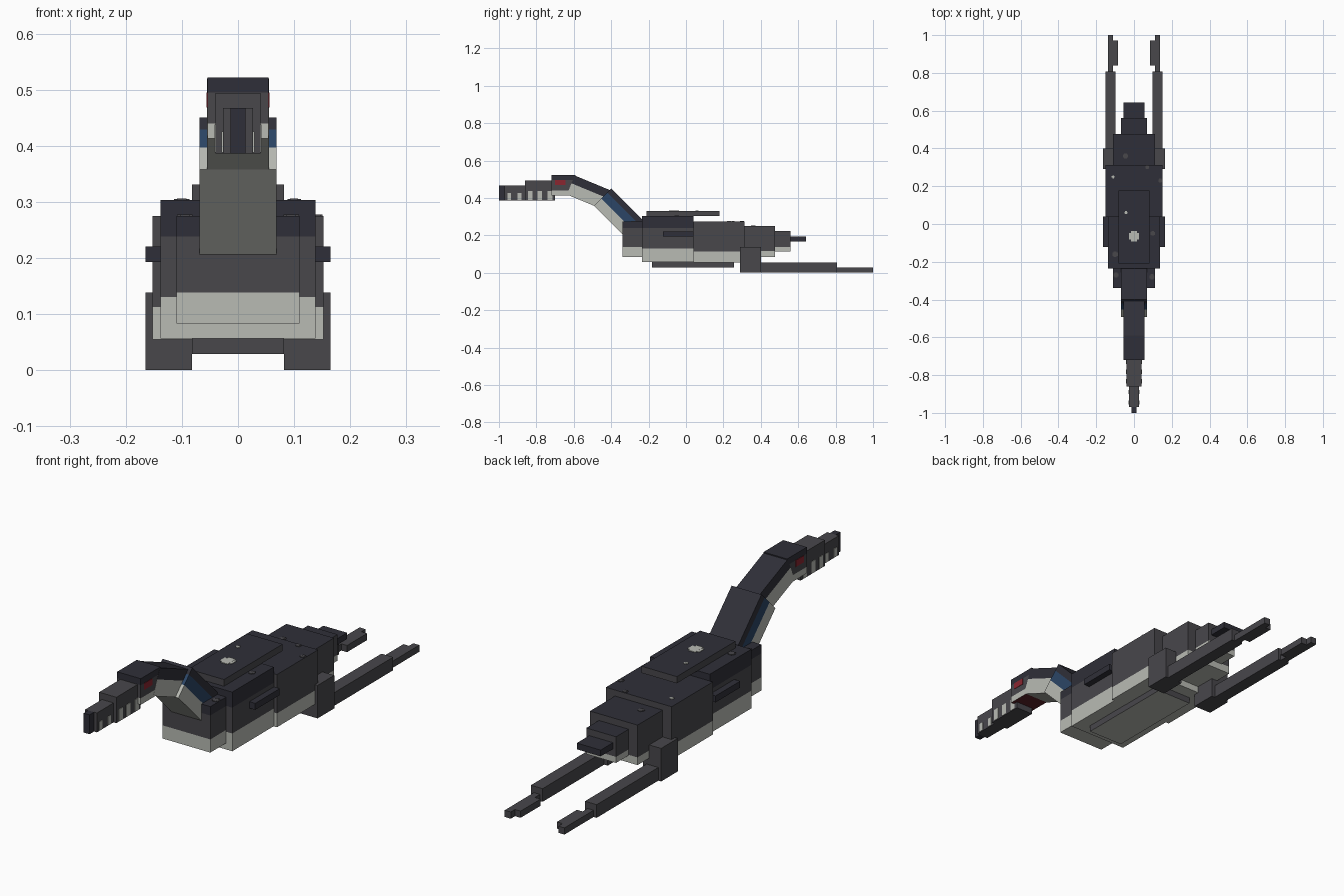
import bpy, bmesh, math
from mathutils import Matrix

if "Cube" in bpy.data.objects:
    bpy.data.objects.remove(bpy.data.objects["Cube"])


def srgb(h):
    out = []
    for i in (0, 2, 4):
        c = int(h[i:i + 2], 16) / 255
        out.append(c / 12.92 if c <= 0.04045 else ((c + 0.055) / 1.055) ** 2.4)
    return (*out, 1)


MATS = {}
for name, code in dict(slate="2f2f38", grey="48474b", pale="b9bbb4", blue="2b4566",
                       red="8a2630", maroon="5a2228").items():
    MATS[name] = bpy.data.materials.new(name)
    MATS[name].diffuse_color = srgb(code)
NAMES = list(MATS)


def box(name, x, y, z, bands, top=None, bottom=None, matrix=None):
    """Box from ranges; bands = [(upper height, colour), ...] from the bottom up."""
    bm = bmesh.new()
    bmesh.ops.create_cube(bm, size=1)
    for v in bm.verts:
        for i, r in enumerate((x, y, z)):
            v.co[i] = r[0] if v.co[i] < 0 else r[1]
    for level, _ in bands[:-1]:
        bmesh.ops.bisect_plane(bm, geom=bm.verts[:] + bm.edges[:] + bm.faces[:],
                               plane_co=(0, 0, level), plane_no=(0, 0, 1))
    bm.normal_update()
    for f in bm.faces:
        h = f.calc_center_median().z
        colour = next((c for lim, c in bands if h < lim), bands[-1][1])
        if f.normal.z > 0.9:
            colour = top or bands[-1][1]
        elif f.normal.z < -0.9:
            colour = bottom or bands[0][1]
        f.material_index = NAMES.index(colour)
    if matrix:
        bm.transform(matrix)
    mesh = bpy.data.meshes.new(name)
    bm.to_mesh(mesh)
    bm.free()
    for n in NAMES:
        mesh.materials.append(MATS[n])
    ob = bpy.data.objects.new(name, mesh)
    bpy.context.collection.objects.link(ob)
    return ob


def sym(w):
    return (-w, w)


def pair(name, x, *args, **kw):
    box(name + "_right", x, *args, **kw)
    box(name + "_left", (-x[1], -x[0]), *args, **kw)


# Body
box("chest", sym(0.11), (-0.34, -0.23), (0.083, 0.275),
    [(0.138, "pale"), (0.238, "grey"), (1, "slate")])
box("mid_body", sym(0.138), (-0.235, 0.04), (0.056, 0.303),
    [(0.13, "pale"), (0.238, "grey"), (1, "slate")])
box("rear_body", sym(0.152), (0.04, 0.312), (0.055, 0.275),
    [(0.113, "pale"), (1, "grey")], top="slate")
box("back_plate", sym(0.082), (-0.21, 0.178), (0.303, 0.331), [(1, "grey")], top="slate")
box("belly_plate", sym(0.082), (-0.183, 0.257), (0.029, 0.056), [(1, "grey")], bottom="pale")
pair("side_fin", (0.138, 0.165), (-0.122, 0.04), (0.193, 0.22), [(1, "slate")])

# Tail
box("tail_base", sym(0.11), (0.312, 0.477), (0.083, 0.25),
    [(0.115, "pale"), (1, "grey")], top="slate")
box("tail_middle", sym(0.069), (0.477, 0.56), (0.113, 0.222),
    [(0.138, "pale"), (1, "grey")], top="slate")
box("tail_tip", sym(0.055), (0.56, 0.642), (0.168, 0.194), [(1, "slate")])

# Legs, stretched out behind
pair("thigh", (0.082, 0.165), (0.29, 0.4), (0, 0.138), [(1, "grey")])
pair("shank", (0.098, 0.152), (0.4, 0.807), (0, 0.055), [(1, "grey")])
pair("outer_toe", (0.11, 0.138), (0.807, 1.0), (0, 0.028), [(1, "grey")])
pair("inner_toe", (0.084, 0.11), (0.84, 0.972), (0, 0.028), [(1, "grey")])


# Neck segments, tilted from their lower front corner
def tilt(y, z, degrees):
    return Matrix.Translation((0, y, z)) @ Matrix.Rotation(math.radians(degrees), 4, 'X')


box("lower_neck", sym(0.069), (0, 0.24), (0, 0.13),
    [(0.055, "pale"), (0.1, "blue"), (1, "slate")], matrix=tilt(-0.492, 0.358, -45))
box("upper_neck", sym(0.055), (0, 0.22), (0, 0.11),
    [(0.065, "pale"), (1, "slate")], matrix=tilt(-0.637, 0.418, -22.5))

# Head and beak
box("head", sym(0.0545), (-0.72, -0.59), (0.413, 0.522),
    [(0.44, "pale"), (0.495, "grey"), (1, "slate")], bottom="maroon")
box("snout", sym(0.04), (-0.86, -0.70), (0.386, 0.494), [(1, "grey")])
box("beak", sym(0.027), (-0.97, -0.86), (0.386, 0.467), [(1, "grey")])
box("beak_tip", sym(0.0135), (-1.0, -0.97), (0.386, 0.467), [(1, "slate")])
pair("eye", (0.0545, 0.0565), (-0.70, -0.645), (0.468, 0.495), [(1, "red")])

# Teeth along the snout and beak
for i, y in enumerate((-0.845, -0.795, -0.74)):
    pair(f"tooth_{i}", (0.04, 0.042), (y, y + 0.025), (0.388, 0.438), [(1, "pale")])
for i, y in enumerate((-0.955, -0.9)):
    pair(f"beak_tooth_{i}", (0.027, 0.029), (y, y + 0.02), (0.388, 0.425), [(1, "pale")])


# Speckles on the back: (x, y, surface height, half size, colour)
SPOTS = [(0, -0.065, 0.331, 0.027, "pale"), (-0.042, 0.06, 0.331, 0.008, "pale"),
         (-0.11, 0.25, 0.275, 0.008, "pale"), (-0.045, 0.36, 0.25, 0.012, "grey"),
         (0.14, 0.23, 0.275, 0.011, "grey"), (0.1, -0.05, 0.303, 0.012, "grey"),
         (-0.1, -0.16, 0.303, 0.014, "grey"), (0.07, 0.3, 0.275, 0.01, "grey"),
         (0.095, -0.28, 0.275, 0.014, "grey"), (-0.095, -0.27, 0.275, 0.014, "grey")]
for i, (x, y, z, r, c) in enumerate(SPOTS):
    box(f"speckle_{i}", (x - r, x + r), (y - r * 0.6, y + r * 0.6), (z, z + 0.002), [(1, c)])
    box(f"speckle_cross_{i}", (x - r * 0.6, x + r * 0.6), (y - r, y + r), (z, z + 0.0025), [(1, c)])

for m in bpy.data.materials:
    if m.users and not m.is_grease_pencil:
        m.use_nodes = True
        m.node_tree.nodes["Principled BSDF"].inputs["Base Color"].default_value = m.diffuse_color
